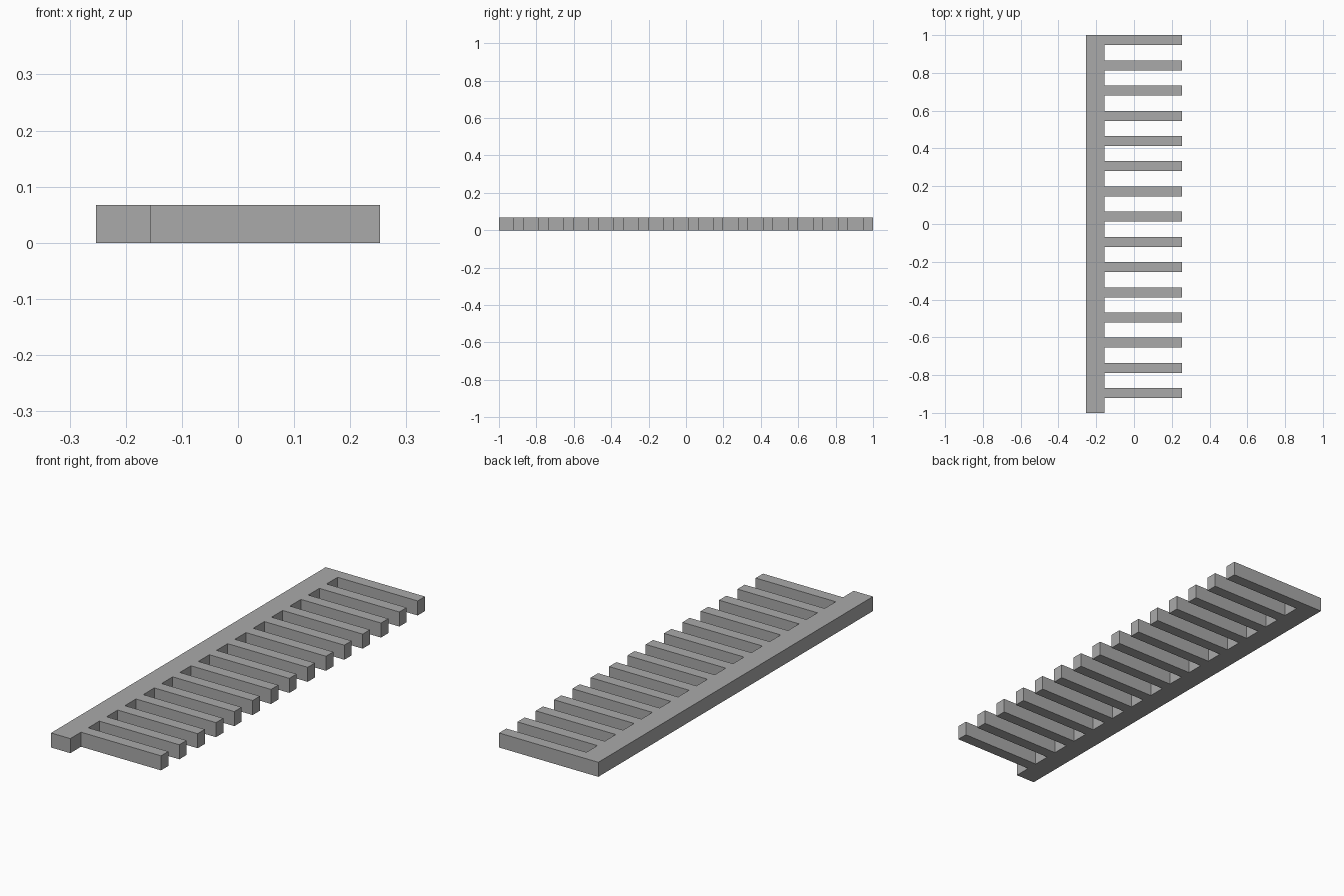
import bpy
import bmesh

cube = bpy.data.objects.get("Cube")
if cube:
    bpy.data.objects.remove(cube, do_unlink=True)

HEIGHT = 0.067
LEFT, SPINE_EDGE, TIP = -0.253, -0.155, 0.253
TEETH, PITCH, THICK = 15, 0.1335, 0.053

# Plain grey material
grey = bpy.data.materials.new("plain_grey")
grey.use_nodes = True
colour = (0.40, 0.40, 0.40, 1)
grey.diffuse_color = colour
grey.node_tree.nodes["Principled BSDF"].inputs["Base Color"].default_value = colour

# Outline of the comb: straight spine, then the teeth from back to front
outline = [(SPINE_EDGE, -1), (LEFT, -1), (LEFT, 1)]
for i in range(TEETH):
    back = 1 - i * PITCH
    front = back - THICK
    if i:
        outline.append((SPINE_EDGE, back))
    outline += [(TIP, back), (TIP, front), (SPINE_EDGE, front)]

# Extrude the outline into one solid piece
bm = bmesh.new()
base = bm.faces.new([bm.verts.new((x, y, 0)) for x, y in outline])
result = bmesh.ops.extrude_face_region(bm, geom=[base], use_keep_orig=True)
top = [v for v in result["geom"] if isinstance(v, bmesh.types.BMVert)]
bmesh.ops.translate(bm, verts=top, vec=(0, 0, HEIGHT))
bmesh.ops.recalc_face_normals(bm, faces=bm.faces)

mesh = bpy.data.meshes.new("toothed_rack")
bm.to_mesh(mesh)
bm.free()
mesh.materials.append(grey)
rack = bpy.data.objects.new("toothed_rack", mesh)
bpy.context.collection.objects.link(rack)
